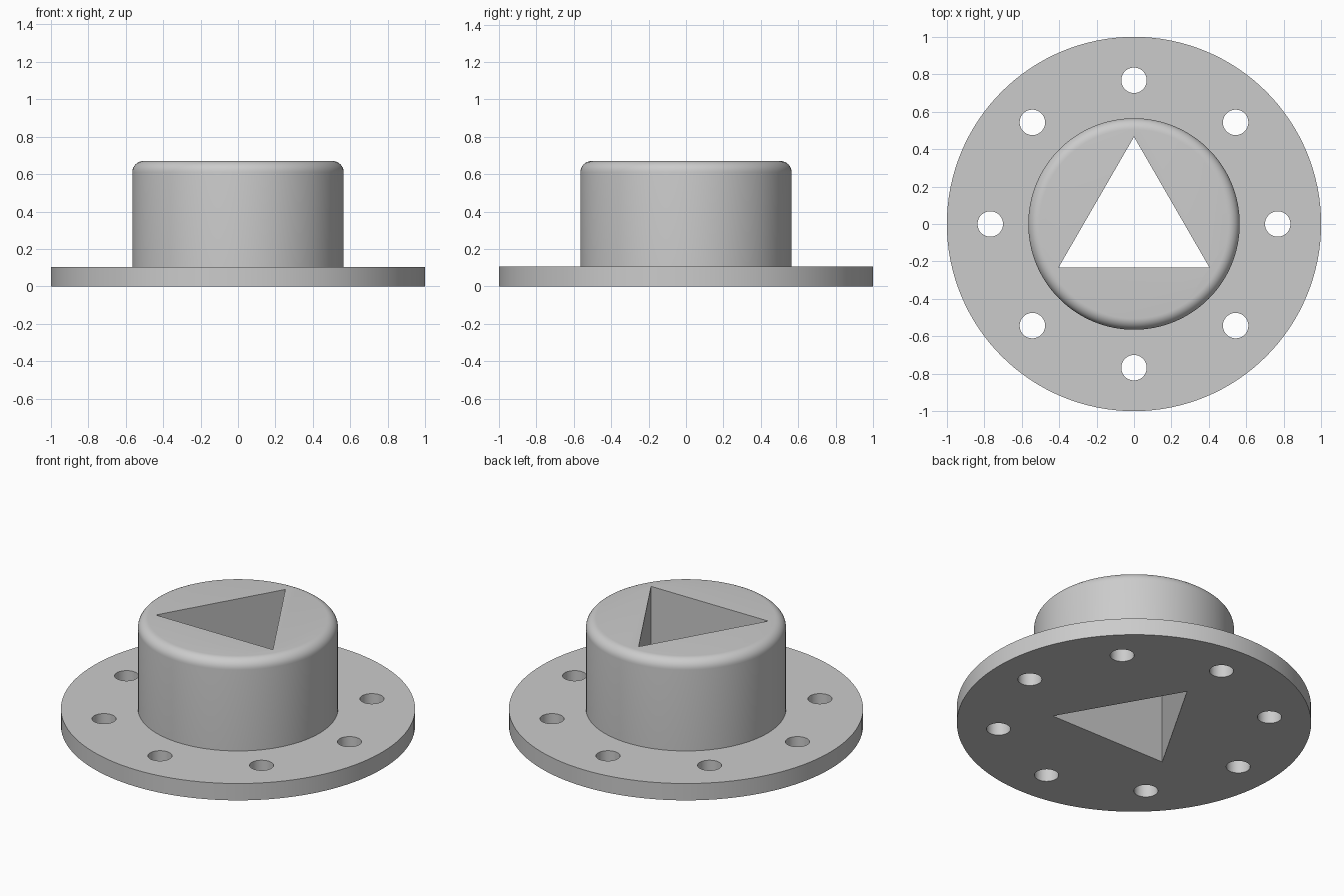
import bpy
import bmesh
from math import sin, cos, pi, tau, radians
from mathutils import Matrix, Vector

RIM, HUB, FLANGE_TOP, TOP, FILLET = 1.0, 0.565, 0.105, 0.67, 0.06
BOLT_CIRCLE, BOLT_RADIUS, BOLTS = 0.768, 0.068, 8
SOCKET_RADIUS = 0.466
SEGMENTS = 128

cube = bpy.data.objects.get("Cube")
if cube:
    bpy.data.objects.remove(cube, do_unlink=True)

# Plain grey metal
grey = bpy.data.materials.new("grey_metal")
grey.use_nodes = True
grey.diffuse_color = (0.6, 0.6, 0.6, 1)
shader = next(n for n in grey.node_tree.nodes if n.type == 'BSDF_PRINCIPLED')
shader.inputs["Base Color"].default_value = grey.diffuse_color


def make_object(name, bm):
    mesh = bpy.data.meshes.new(name)
    bmesh.ops.recalc_face_normals(bm, faces=bm.faces)
    bm.to_mesh(mesh)
    bm.free()
    mesh.materials.append(grey)
    obj = bpy.data.objects.new(name, mesh)
    bpy.context.scene.collection.objects.link(obj)
    return obj


def add_prism(bm, sides, radius, matrix):
    bmesh.ops.create_cone(bm, cap_ends=True, segments=sides, radius1=radius,
                          radius2=radius, depth=2, matrix=matrix)


# Flange and round-edged hub, turned from one profile
profile = [(RIM, 0), (RIM, FLANGE_TOP), (HUB, FLANGE_TOP)]
for i in range(9):
    a = i / 8 * pi / 2
    profile.append((HUB - FILLET + FILLET * cos(a), TOP - FILLET + FILLET * sin(a)))
bm = bmesh.new()
verts = [bm.verts.new((r, 0, z)) for r, z in profile]
edges = [bm.edges.new(pair) for pair in zip(verts, verts[1:])]
bmesh.ops.spin(bm, geom=verts + edges, cent=(0, 0, 0), axis=(0, 0, 1),
               angle=tau, steps=SEGMENTS)
bmesh.ops.remove_doubles(bm, verts=bm.verts, dist=0.0001)
bmesh.ops.holes_fill(bm, edges=[e for e in bm.edges if e.is_boundary], sides=0)
body = make_object("flanged_hub", bm)

# Cutter: ring of bolt holes and the triangular through-socket
bm = bmesh.new()
for i in range(BOLTS):
    a = i * tau / BOLTS
    spot = Vector((cos(a), sin(a), 0)) * BOLT_CIRCLE
    add_prism(bm, 48, BOLT_RADIUS, Matrix.Translation(spot))
add_prism(bm, 3, SOCKET_RADIUS, Matrix.Identity(4))
# Turn the triangle so one corner points to the back
socket = [v for v in bm.verts if v.co.xy.length < (BOLT_CIRCLE + SOCKET_RADIUS) / 2]
corner = socket[0].co
turn = pi / 2 - Vector((1, 0)).angle_signed(corner.xy) * -1
bmesh.ops.rotate(bm, verts=socket, cent=(0, 0, 0), matrix=Matrix.Rotation(turn, 3, 'Z'))
cutter = make_object("hole_cutter", bm)
cutter.hide_render = True

# Cut the holes, then smooth the round walls
cut = body.modifiers.new("holes", 'BOOLEAN')
cut.operation = 'DIFFERENCE'
cut.solver = 'EXACT'
cut.object = cutter
bpy.ops.object.select_all(action='DESELECT')
bpy.context.view_layer.objects.active = body
body.select_set(True)
bpy.ops.object.modifier_apply(modifier=cut.name)
bpy.data.objects.remove(cutter, do_unlink=True)
bpy.ops.object.shade_smooth_by_angle(angle=radians(30))
